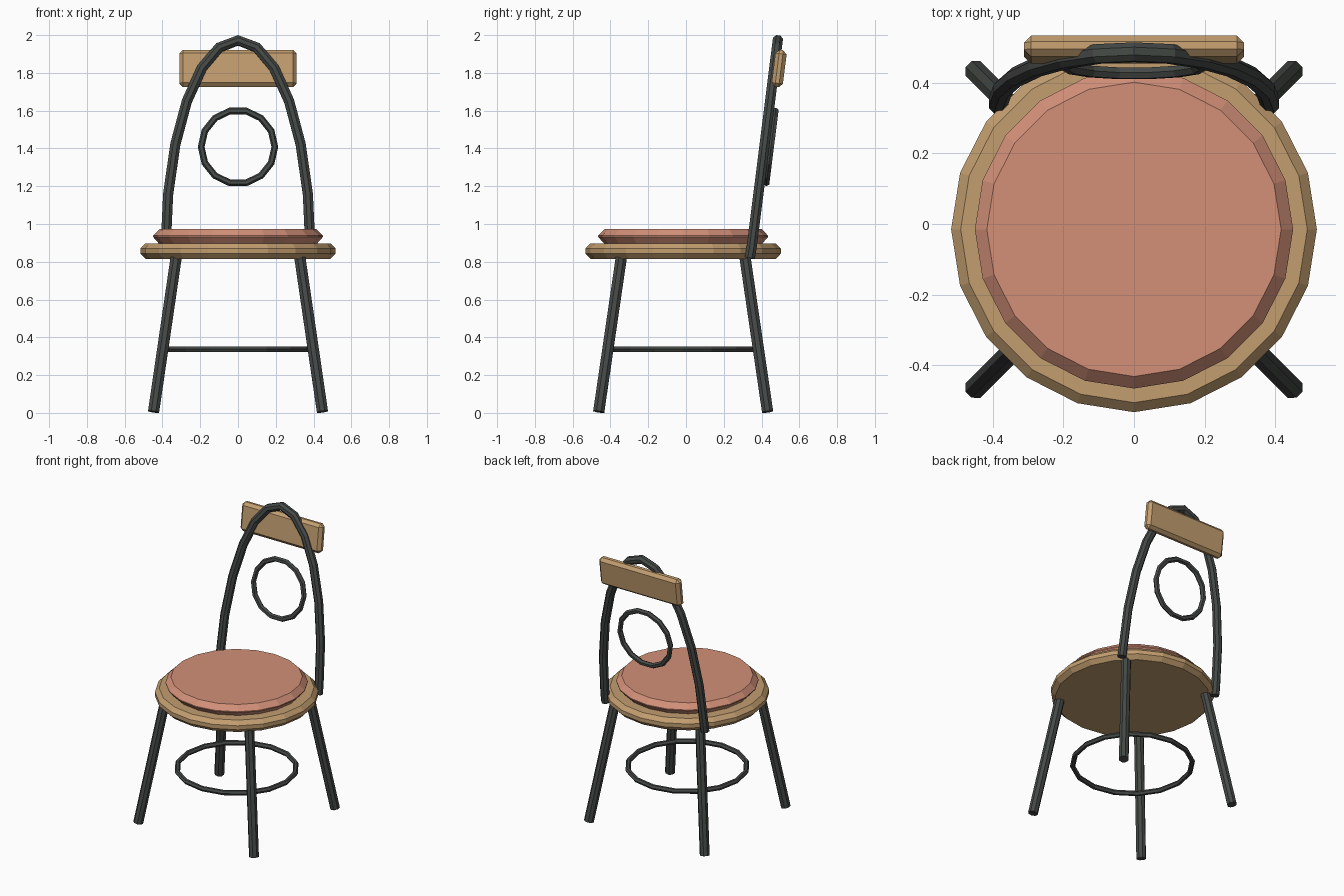
import bpy, bmesh, math
from mathutils import Vector

if "Cube" in bpy.data.objects:
    bpy.data.objects.remove(bpy.data.objects["Cube"], do_unlink=True)

CENTER_Y = -0.015   # seat axis
LEAN = 0.126        # backward slope of the backrest


def material(name, rgb):
    m = bpy.data.materials.new(name)
    m.use_nodes = True
    m.diffuse_color = (*rgb, 1)
    bsdf = next(n for n in m.node_tree.nodes if n.type == "BSDF_PRINCIPLED")
    bsdf.inputs["Base Color"].default_value = (*rgb, 1)
    bsdf.inputs["Roughness"].default_value = 0.7
    return m


WOOD = material("light wood", (0.54, 0.34, 0.16))
CUSHION = material("salmon fabric", (0.65, 0.28, 0.19))
METAL = material("dark metal", (0.06, 0.068, 0.062))


def finish(name, bm, mat):
    bmesh.ops.recalc_face_normals(bm, faces=bm.faces)
    mesh = bpy.data.meshes.new(name)
    bm.to_mesh(mesh)
    bm.free()
    mesh.materials.append(mat)
    obj = bpy.data.objects.new(name, mesh)
    bpy.context.collection.objects.link(obj)
    return obj


def skin(bm, rings, closed=False):
    """Bridge rings of vertices with quads; cap the ends unless closed."""
    count = len(rings[0])
    pairs = list(zip(rings, rings[1:]))
    if closed:
        pairs.append((rings[-1], rings[0]))
    else:
        bm.faces.new(rings[0])
        bm.faces.new(rings[-1])
    for a, b in pairs:
        for i in range(count):
            j = (i + 1) % count
            bm.faces.new((a[i], a[j], b[j], b[i]))


def disc(name, profile, mat, sides=20):
    """Turned disc from (radius, height) pairs."""
    bm = bmesh.new()
    turn = [2 * math.pi * i / sides for i in range(sides)]
    skin(bm, [[bm.verts.new((r * math.cos(t), r * math.sin(t) + CENTER_Y, z))
               for t in turn] for r, z in profile])
    return finish(name, bm, mat)


def tube(name, points, radius, mat, side, sides=8, closed=False):
    """Tube along a path; side is a fixed direction across the path."""
    bm = bmesh.new()
    pts = [Vector(p) for p in points]
    n = len(pts)
    rings = []
    for i, p in enumerate(pts):
        before = pts[(i - 1) % n] if closed else pts[max(i - 1, 0)]
        after = pts[(i + 1) % n] if closed else pts[min(i + 1, n - 1)]
        along = (after - before).normalized()
        u = Vector(side)
        u = (u - along * u.dot(along)).normalized()
        v = along.cross(u)
        rings.append([])
        for k in range(sides):
            t = 2 * math.pi * (k + 0.5) / sides
            rings[-1].append(bm.verts.new(p + radius * (u * math.cos(t) + v * math.sin(t))))
    skin(bm, rings, closed)
    return finish(name, bm, mat)


# Seat and cushion
disc("seat", [(0.49, 0.815), (0.517, 0.843), (0.517, 0.871), (0.49, 0.898)], WOOD)
disc("cushion", [(0.418, 0.896), (0.45, 0.932), (0.45, 0.938), (0.416, 0.973)], CUSHION)

# Splayed legs
for end, sy in (("front", -1), ("back", 1)):
    for hand, sx in (("right", -1), ("left", 1)):
        foot = (sx * 0.447, sy * 0.447 + CENTER_Y, 0.006)
        top = (sx * 0.325, sy * 0.325 + CENTER_Y, 0.84)
        tube(f"{end}_{hand}_leg", [foot, top], 0.032, METAL, (sx, -sy, 0))

# Footrest hoop under the seat
hoop = [2 * math.pi * i / 16 for i in range(16)]
tube("footrest_ring",
     [(0.38 * math.cos(t), 0.38 * math.sin(t) + CENTER_Y, 0.337) for t in hoop],
     0.017, METAL, (0, 0, 1), sides=6, closed=True)

# Arched back frame, leaning backwards
arch = [(0.383, 0.338, 0.82)]
for i in range(13):
    t = math.pi * i / 12
    rise = 1.1 * math.sin(t)
    arch.append((0.383 * math.cos(t), 0.347 + LEAN * rise, 0.872 + rise))
arch.append((-0.383, 0.338, 0.82))
tube("back_arch", arch, 0.029, METAL, (0, 1, -LEAN))

# Decorative ring inside the arch
loop = [2 * math.pi * i / 14 for i in range(14)]
tube("back_ring",
     [(0.195 * math.cos(t), 0.45 + LEAN * 0.195 * math.sin(t), 1.408 + 0.195 * math.sin(t))
      for t in loop],
     0.018, METAL, (0, 1, -LEAN), sides=6, closed=True)

# Top slat with chamfered edges
bm = bmesh.new()
bmesh.ops.create_cube(bm, size=1)
bmesh.ops.scale(bm, vec=(0.622, 0.06, 0.197), verts=bm.verts)
bmesh.ops.bevel(bm, geom=bm.edges[:], offset=0.02, segments=1, affect="EDGES")
slat = finish("top_slat", bm, WOOD)
slat.location = (0, 0.493, 1.823)
slat.rotation_euler.x = -math.atan(LEAN)
